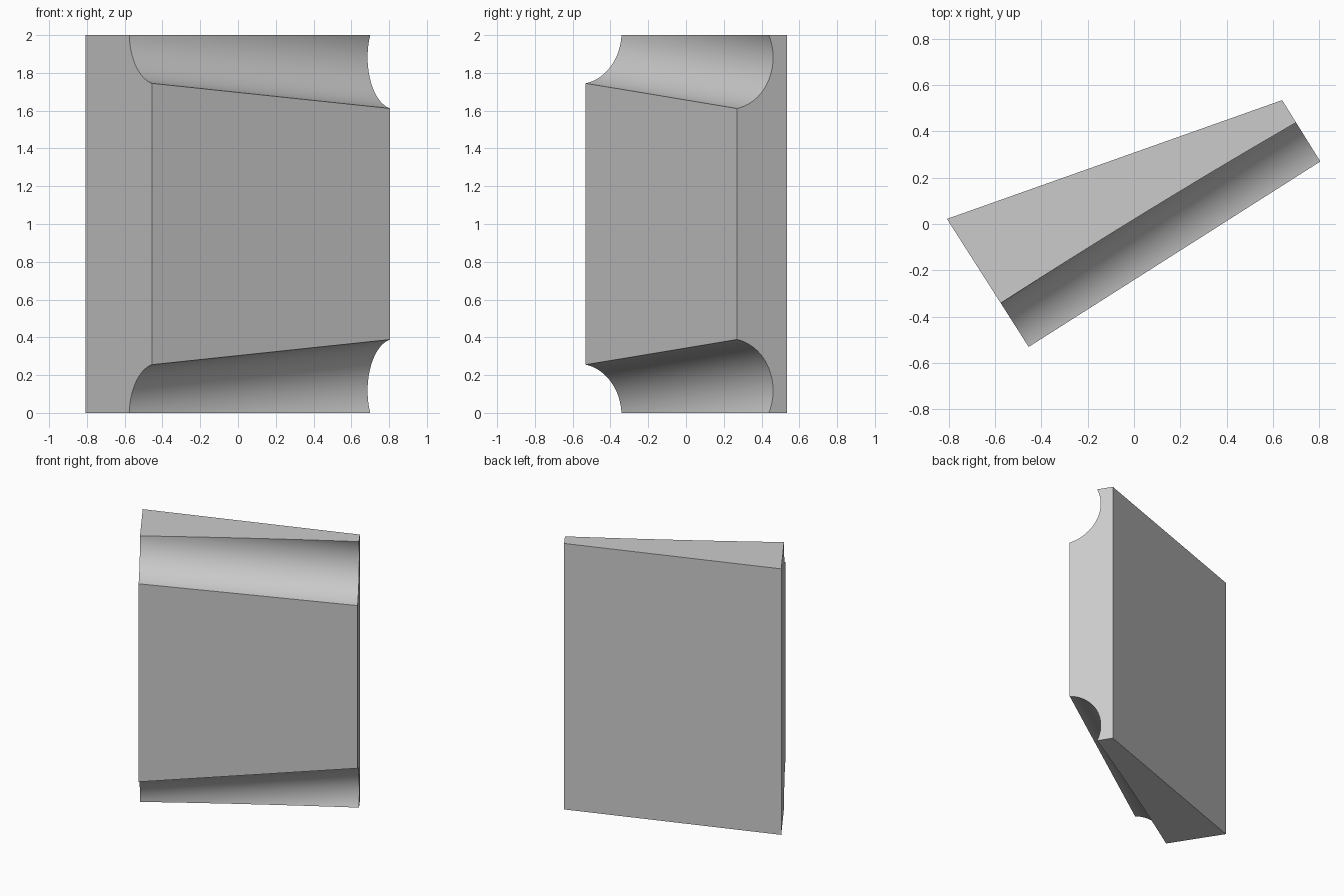
import bpy
import bmesh
from math import cos, sin, tau, radians
from mathutils import Vector

if "Cube" in bpy.data.objects:
    bpy.data.objects.remove(bpy.data.objects["Cube"])

grey = bpy.data.materials.new("plain grey")
grey.use_nodes = True
colour = (0.6, 0.6, 0.6, 1)
grey.diffuse_color = colour
grey.node_tree.nodes["Principled BSDF"].inputs["Base Color"].default_value = colour

HEIGHT = 2.0
# Plan of the wedge: wide end first, then narrow end
back_wide = Vector((-0.808, 0.022, 0))
front_wide = Vector((-0.455, -0.531, 0))
front_narrow = Vector((0.805, 0.27, 0))
back_narrow = Vector((0.64, 0.535, 0))


def loft(name, start, end):
    """Solid between two matching closed outlines."""
    bm = bmesh.new()
    a = [bm.verts.new(p) for p in start]
    b = [bm.verts.new(p) for p in end]
    bm.faces.new(a)
    bm.faces.new(b)
    n = len(a)
    for i in range(n):
        j = (i + 1) % n
        bm.faces.new((a[i], a[j], b[j], b[i]))
    bmesh.ops.recalc_face_normals(bm, faces=bm.faces)
    mesh = bpy.data.meshes.new(name)
    bm.to_mesh(mesh)
    bm.free()
    mesh.materials.append(grey)
    obj = bpy.data.objects.new(name, mesh)
    bpy.context.collection.objects.link(obj)
    return obj


# Wedge block
plan = [back_wide, front_wide, front_narrow, back_narrow]
up = Vector((0, 0, 1))
block = loft("wedge_block", plan, [p + up * HEIGHT for p in plan])

# Tilted round grooves along the top and bottom front edges
along = front_narrow - front_wide
outward = Vector((along.y, -along.x, 0)).normalized()
RADIUS = 0.275
SIDES = 128
axis_wide = front_wide + outward * 0.05 + up * 2.015
axis_narrow = front_narrow + outward * 0.05 + up * 1.882
overhang = (axis_narrow - axis_wide) * 0.1


def ring(centre):
    return [centre + RADIUS * (outward * cos(tau * i / SIDES) + up * sin(tau * i / SIDES))
            for i in range(SIDES)]


def flipped(p):
    return Vector((p.x, p.y, HEIGHT - p.z))


cutters = []
for side in ("top", "bottom"):
    ends = [axis_wide - overhang, axis_narrow + overhang]
    if side == "bottom":
        ends = [flipped(p) for p in ends]
    cutter = loft(side + "_groove_cutter", ring(ends[0]), ring(ends[1]))
    cutter.hide_render = True
    cutters.append(cutter)
    mod = block.modifiers.new(side + "_groove", "BOOLEAN")
    mod.operation = "DIFFERENCE"
    mod.solver = "EXACT"
    mod.object = cutter

# Apply the cuts, then smooth the grooves and keep the edges crisp
bpy.ops.object.select_all(action="DESELECT")
block.select_set(True)
bpy.context.view_layer.objects.active = block
for mod in list(block.modifiers):
    bpy.ops.object.modifier_apply(modifier=mod.name)
for cutter in cutters:
    bpy.data.objects.remove(cutter)
bpy.ops.object.shade_smooth_by_angle(angle=radians(20))
